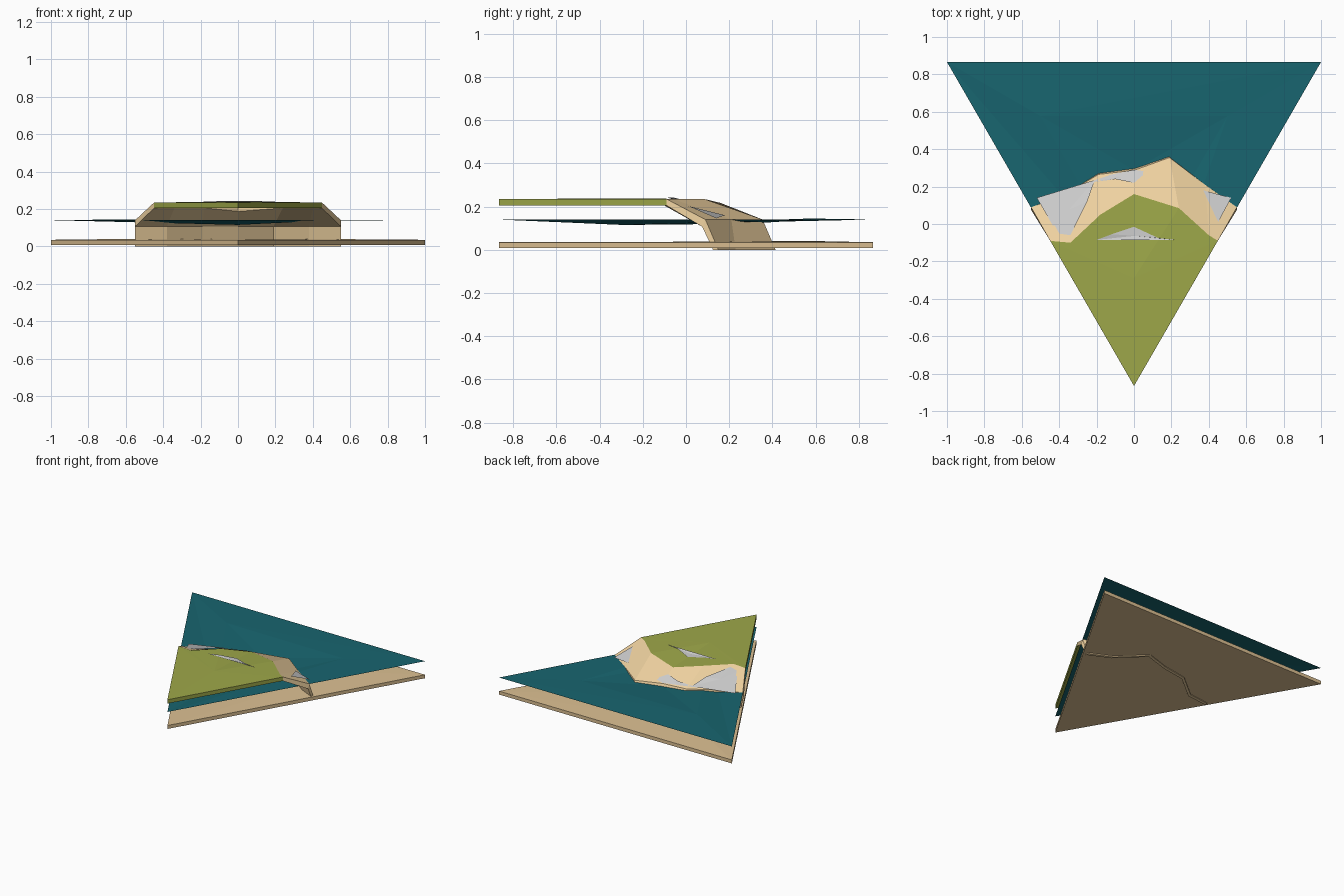
import bpy, bmesh
from mathutils import Vector
from mathutils.bvhtree import BVHTree

if "Cube" in bpy.data.objects:
    bpy.data.objects.remove(bpy.data.objects["Cube"])


def material(name, rgb):
    m = bpy.data.materials.new(name)
    m.diffuse_color = (*rgb, 1)
    m.use_nodes = True
    m.node_tree.nodes["Principled BSDF"].inputs["Base Color"].default_value = m.diffuse_color
    return m


SAND = material("sand", (0.86, 0.64, 0.35))
SEABED = material("wet_sand", (0.72, 0.53, 0.29))
GRASS = material("grass", (0.34, 0.39, 0.067))
WATER = material("water", (0.009, 0.13, 0.16))


def build(name, verts, faces, mat=None, fix_normals=True):
    me = bpy.data.meshes.new(name)
    me.from_pydata(verts, [], faces)
    bm = bmesh.new()
    bm.from_mesh(me)
    if fix_normals:
        bmesh.ops.recalc_face_normals(bm, faces=bm.faces[:])
    bm.to_mesh(me)
    bm.free()
    ob = bpy.data.objects.new(name, me)
    bpy.context.collection.objects.link(ob)
    if mat:
        me.materials.append(mat)
    return ob


def slab(name, rim, hub, bottom, mat):
    """Closed plate: rim points fanned to a hub on top, flat underneath."""
    n = len(rim)
    verts = list(rim) + [(x, y, bottom) for x, y, z in rim] + [hub]
    faces = [tuple(range(2 * n - 1, n - 1, -1))]
    for i in range(n):
        j = (i + 1) % n
        faces += [(i, j, 2 * n), (j, i, i + n, j + n)]
    return build(name, verts, faces, mat)


H = 0.866
CORNERS = [(-1, H), (0, -H), (1, H)]
INNER = [(-0.5, 0.577), (0, -0.289), (0.5, 0.577)]


def rippled_triangle(z, lifts, centre):
    """Triangle with a smaller raised or sunken triangle inside it."""
    v = [(x, y, z) for x, y in CORNERS]
    v += [(x, y, z + d) for (x, y), d in zip(INNER, lifts)]
    v.append((0, 0.289, z + centre))
    f = []
    for i in range(3):
        j = (i + 1) % 3
        f += [(i, j, j + 3), (i, j + 3, i + 3), (i + 3, j + 3, 6)]
    return v, f


# Water sheet
v, f = rippled_triangle(0.14, (0.005, -0.025, -0.001), -0.019)
build("water_surface", v, f, WATER, False)

# Seabed plate
v, f = rippled_triangle(0.035, (0.006, 0.001, 0.004), 0.002)
v += [(x, y, 0.008) for x, y in CORNERS]
f += [(9, 8, 7)] + [((i + 1) % 3, i, i + 7, (i + 1) % 3 + 7) for i in range(3)]
build("seabed", v, f, SEABED)

# Outlines of the cliff: grass edge, water line, foot
top = [(-0.448, -0.09, 0.235), (-0.34, -0.10, 0.235), (-0.18, 0.05, 0.235),
       (0, 0.16, 0.217), (0.24, 0.085, 0.235), (0.40, -0.06, 0.235), (0.448, -0.09, 0.235)]
mid = [(-0.55, 0.09), (-0.38, 0.15), (-0.19, 0.265), (0, 0.287), (0.19, 0.355), (0.38, 0.21), (0.55, 0.09)]
foot = [(-0.55, 0.15), (-0.38, 0.17), (-0.19, 0.325), (0, 0.355), (0.19, 0.415), (0.38, 0.23), (0.55, 0.15)]

# Grass plateau
grass = slab("grass_plateau", [(0, -H, 0.235)] + top[::-1], (0, -0.289, 0.238), 0.205, GRASS)

# Sand cliff: hollow shell, outer rows then inner rows
rows = [top,
        [(x, y, 0.14) for x, y in mid],
        [(x, y, 0.0) for x, y in foot],
        [(x, y - 0.025, 0.0) for x, y in foot],
        [(x, y - 0.015, 0.107) for x, y in mid],
        [(x, y, z - 0.03) for x, y, z in top]]
n, r = len(top), len(rows)
verts = [p for row in rows for p in row]
faces = []
for a in range(r):
    b = (a + 1) % r
    faces += [(a * n + i, a * n + i + 1, b * n + i + 1, b * n + i) for i in range(n - 1)]
for e in (0, n - 1):
    faces += [(e, n + e, 4 * n + e, 5 * n + e), (n + e, 2 * n + e, 3 * n + e, 4 * n + e)]
cliff = build("sand_cliff", verts, faces, SAND)

# Grey rock patches laid over the cliff and grass
trees = [BVHTree.FromPolygons([p.co for p in o.data.vertices],
                              [list(q.vertices) for q in o.data.polygons]) for o in (cliff, grass)]


def surface(x, y):
    hits = [t.ray_cast(Vector((x, y, 1)), Vector((0, 0, -1)))[0] for t in trees]
    return max([0.14] + [h.z for h in hits if h]) + 0.006


def rock(name, outline, lift=0.0):
    rim = [(x, y, surface(x, y)) for x, y in outline]
    cx = sum(p[0] for p in outline) / len(outline)
    cy = sum(p[1] for p in outline) / len(outline)
    hub = (cx, cy, surface(cx, cy) + lift)
    m = len(rim)
    build(name, rim + [hub], [(i, (i + 1) % m, m) for i in range(m)])


rock("left_rock", [(-0.52, 0.14), (-0.41, -0.05), (-0.34, -0.06), (-0.25, 0.12), (-0.21, 0.235)], 0.006)
rock("shore_rock", [(-0.25, 0.22), (-0.10, 0.24), (0.0, 0.22), (0.07, 0.28), (0.0, 0.29), (-0.12, 0.265)])
rock("right_rock", [(0.45, 0.01), (0.52, 0.14), (0.37, 0.18)], 0.004)
rock("grass_rock", [(-0.20, -0.085), (0.22, -0.085), (0.13, -0.075), (0, -0.015), (-0.12, -0.055)])
